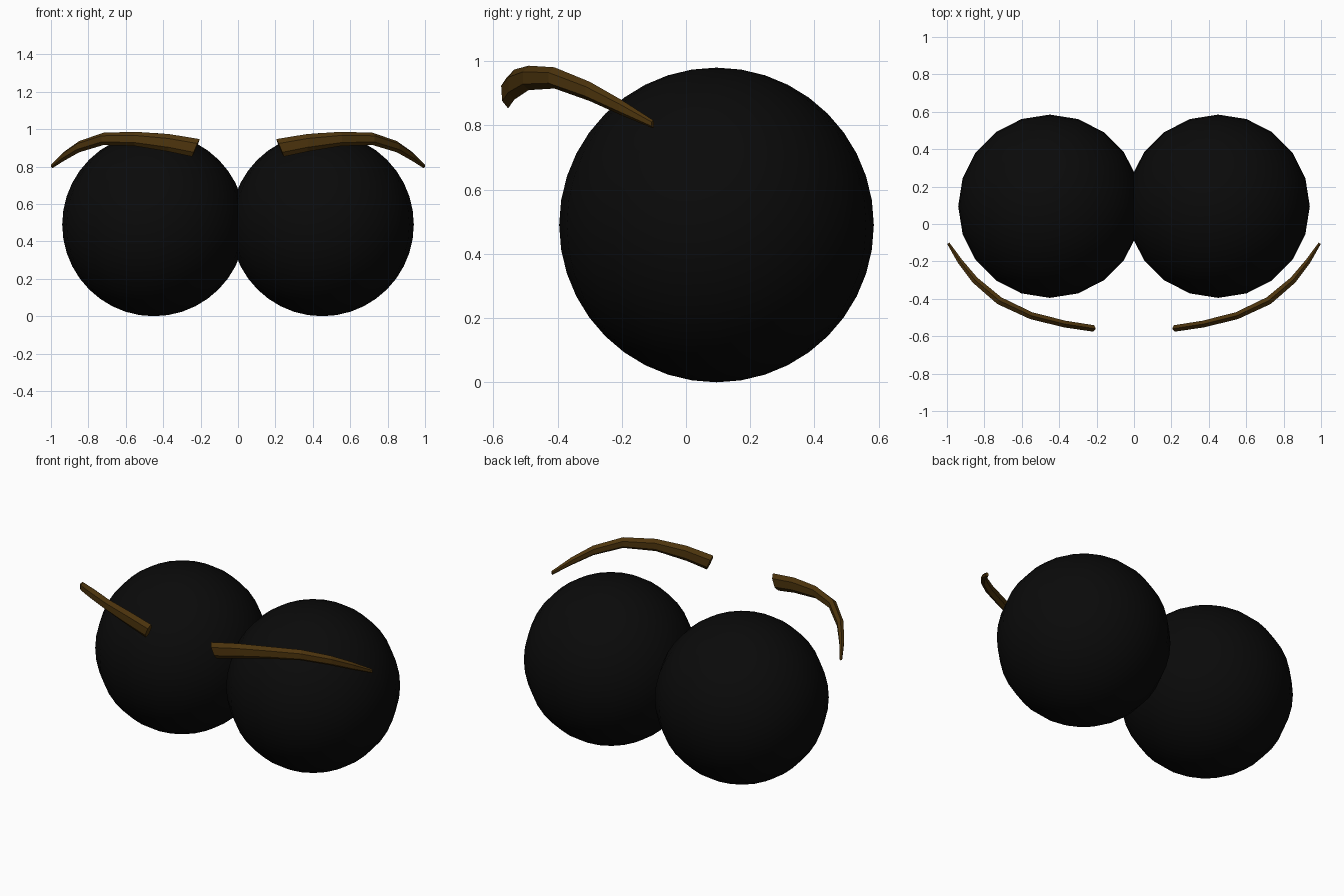
import bpy
import bmesh
from math import sin, cos, pi
from mathutils import Vector

cube = bpy.data.objects.get("Cube")
if cube:
    bpy.data.objects.remove(cube, do_unlink=True)


def material(name, color):
    mat = bpy.data.materials.new(name)
    mat.use_nodes = True
    mat.diffuse_color = color
    mat.node_tree.nodes["Principled BSDF"].inputs["Base Color"].default_value = color
    return mat


black = material("black", (0.003, 0.003, 0.003, 1))
brown = material("dark brown", (0.075, 0.035, 0.004, 1))


# Eyeballs: smooth spheres that meet in the middle
def eyeball(name, side):
    bpy.ops.mesh.primitive_uv_sphere_add(segments=20, ring_count=20, radius=0.49,
                                         location=(side * 0.45, 0.095, 0.49))
    eye = bpy.context.object
    eye.name = name
    eye.data.materials.append(black)
    bpy.ops.object.shade_smooth()


# Eyebrow stations, inner to outer: x, y, z, half height, half depth
STATIONS = [
    (0.205, -0.56, 0.90, 0.047, 0.020),
    (0.37, -0.535, 0.927, 0.047, 0.021),
    (0.55, -0.49, 0.948, 0.038, 0.022),
    (0.72, -0.41, 0.948, 0.033, 0.024),
    (0.85, -0.30, 0.906, 0.030, 0.021),
    (0.93, -0.20, 0.855, 0.024, 0.016),
    (0.993, -0.103, 0.804, 0.013, 0.008),
]
SIDES = 6


# Eyebrows: a tapering six-sided section swept along an arched path
def eyebrow(name, side):
    bm = bmesh.new()
    points = [Vector(s[:3]) for s in STATIONS]
    rings = []
    for i, (x, y, z, high, deep) in enumerate(STATIONS):
        along = points[min(i + 1, len(points) - 1)] - points[max(i - 1, 0)]
        along.z = 0
        along.normalize()
        outward = Vector((along.y, -along.x, 0))
        ring = []
        for k in range(SIDES):
            a = 2 * pi * k / SIDES + pi / 2
            p = points[i] + outward * deep * cos(a) + Vector((0, 0, high * sin(a)))
            # The inner end is cut at a slant
            if i == 0:
                p += along * (0.02 - 0.02 * sin(a))
            ring.append(bm.verts.new((side * p.x, p.y, p.z)))
        rings.append(ring)
    for a, b in zip(rings, rings[1:]):
        for k in range(SIDES):
            n = (k + 1) % SIDES
            bm.faces.new((a[k], a[n], b[n], b[k]))
    bm.faces.new(rings[0])
    bm.faces.new(rings[-1])
    bmesh.ops.recalc_face_normals(bm, faces=bm.faces)
    mesh = bpy.data.meshes.new(name)
    bm.to_mesh(mesh)
    bm.free()
    mesh.materials.append(brown)
    brow = bpy.data.objects.new(name, mesh)
    bpy.context.collection.objects.link(brow)


for label, side in (("left", 1), ("right", -1)):
    eyeball(label + "_eyeball", side)
    eyebrow(label + "_eyebrow", side)
